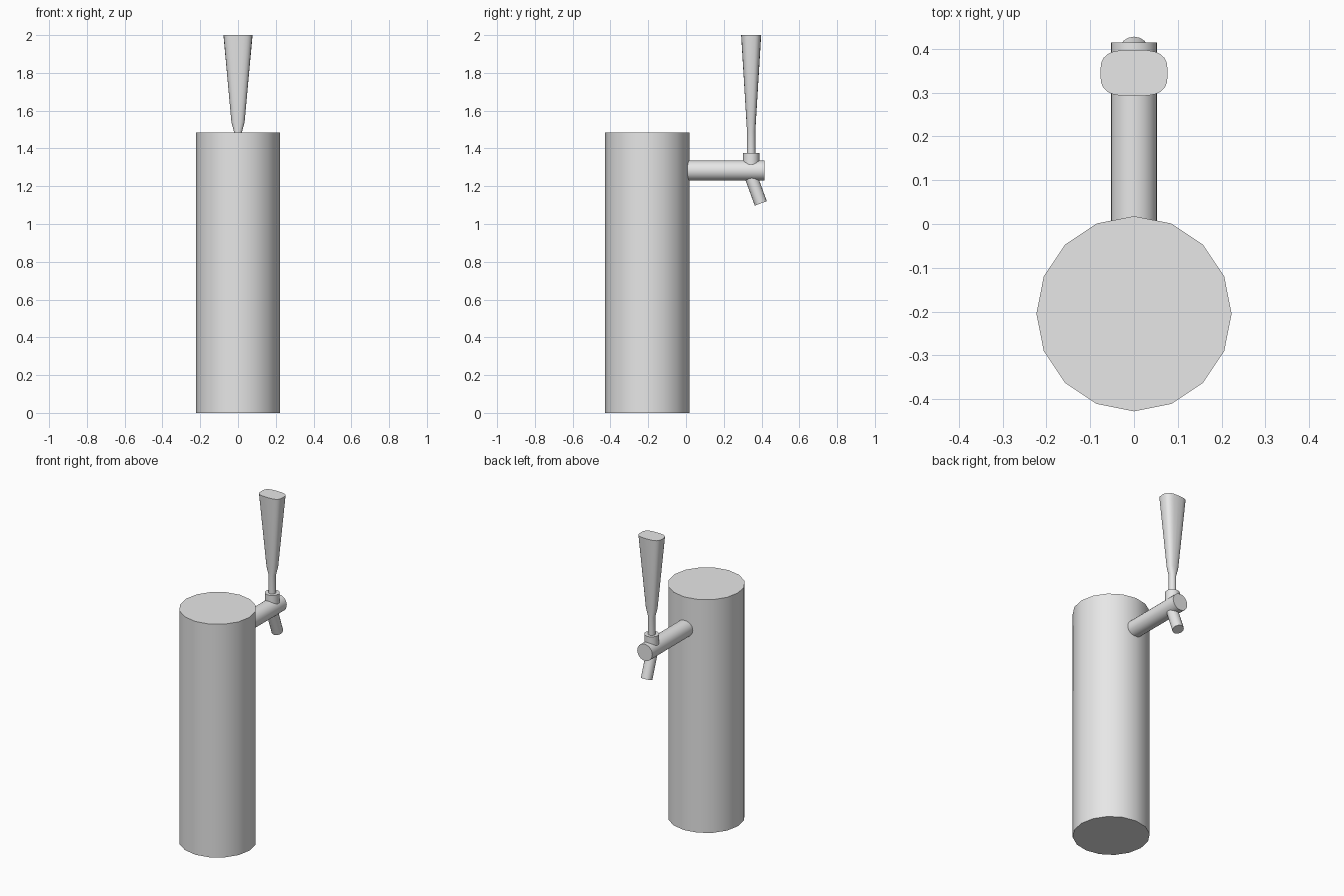
import bpy
import math
from mathutils import Vector

cube = bpy.data.objects.get("Cube")
if cube:
    bpy.data.objects.remove(cube, do_unlink=True)

grey = bpy.data.materials.new("light_grey")
grey.use_nodes = True
grey.diffuse_color = (0.8, 0.8, 0.8, 1)
grey.node_tree.nodes["Principled BSDF"].inputs["Base Color"].default_value = grey.diffuse_color


def finish(obj, name):
    obj.name = obj.data.name = name
    obj.data.materials.append(grey)
    bpy.ops.object.select_all(action='DESELECT')
    obj.select_set(True)
    bpy.context.view_layer.objects.active = obj
    bpy.ops.object.shade_smooth_by_angle(angle=math.radians(40))


def rod(name, start, end, radius, sides=16):
    """Capped cylinder between two points."""
    a, b = Vector(start), Vector(end)
    axis = b - a
    bpy.ops.mesh.primitive_cylinder_add(
        vertices=sides, radius=radius, depth=axis.length, location=(a + b) / 2,
        rotation=axis.to_track_quat('Z', 'Y').to_euler())
    finish(bpy.context.object, name)


def loft(name, y, rings, sides=24):
    """Skin of stacked superellipse rings: (z, half width, half depth, power)."""
    verts, faces = [], []
    for z, w, d, power in rings:
        for i in range(sides):
            t = math.tau * i / sides
            c, s = math.cos(t), math.sin(t)
            verts.append((w * math.copysign(abs(c) ** power, c),
                          y + d * math.copysign(abs(s) ** power, s), z))
    for r in range(len(rings) - 1):
        for i in range(sides):
            j = (i + 1) % sides
            faces.append((r * sides + i, r * sides + j,
                          (r + 1) * sides + j, (r + 1) * sides + i))
    faces.append(tuple(reversed(range(sides))))
    faces.append(tuple(range(len(verts) - sides, len(verts))))
    mesh = bpy.data.meshes.new(name)
    mesh.from_pydata(verts, [], faces)
    obj = bpy.data.objects.new(name, mesh)
    bpy.context.collection.objects.link(obj)
    finish(obj, name)


tap_y = 0.345

# Tower column and the horizontal pipe leaving its back
rod("tower_column", (0, -0.205, 0), (0, -0.205, 1.485), 0.223)
rod("tap_pipe", (0, -0.01, 1.283), (0, 0.415, 1.283), 0.053, 24)

# Collar above the pipe and angled spout below it
rod("handle_collar", (0, tap_y, 1.28), (0, tap_y, 1.375), 0.043, 24)
rod("spout", (0, 0.338, 1.268), (0, 0.396, 1.109), 0.034)

# Round stem flaring into a flattened handle
loft("tap_handle", tap_y, [
    (1.36, 0.022, 0.022, 1.0),
    (1.49, 0.022, 0.022, 1.0),
    (1.54, 0.035, 0.025, 0.8),
    (2.0, 0.077, 0.053, 0.65),
])
